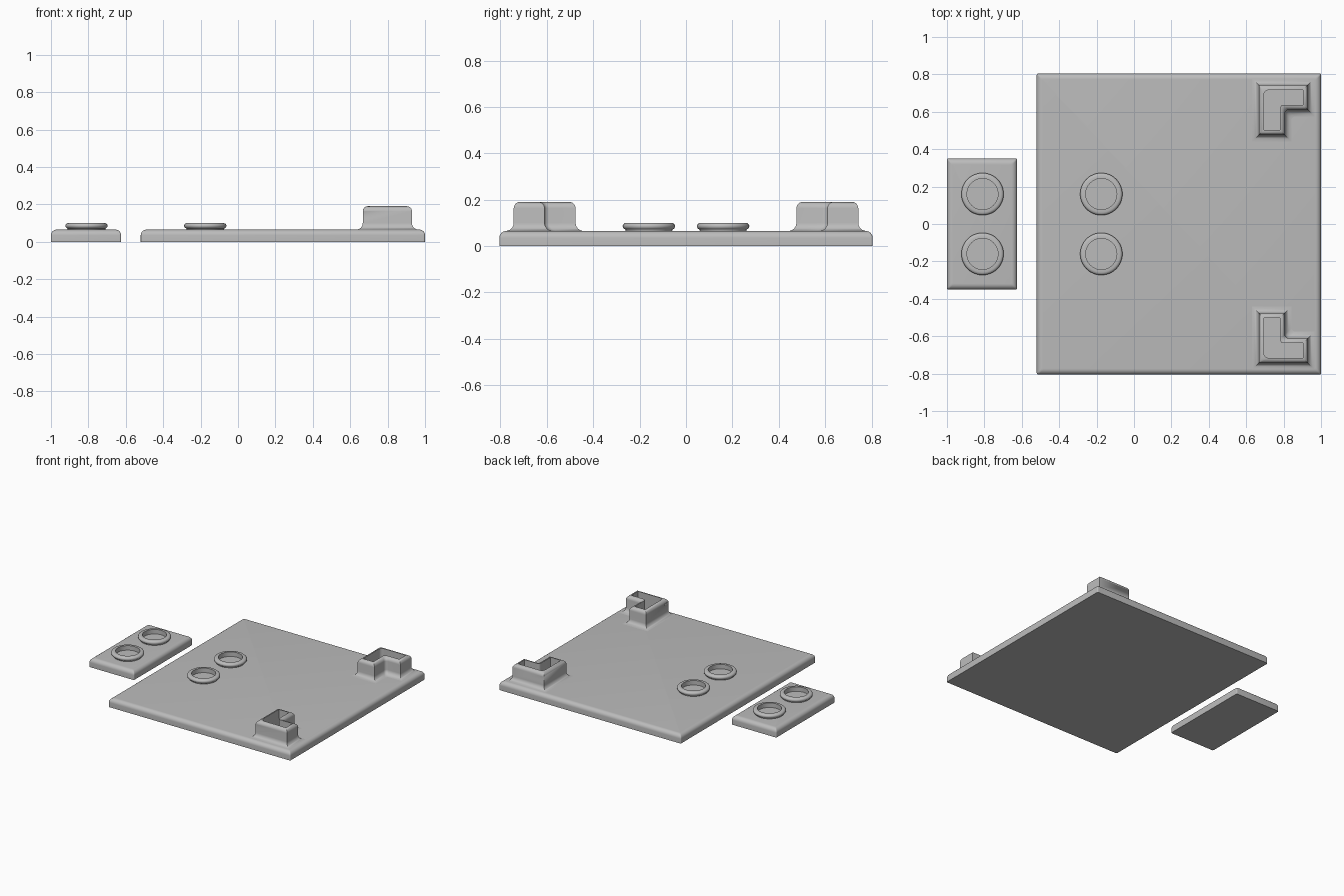
import bpy, bmesh
from math import sin, cos, pi, radians
from mathutils import Vector

if "Cube" in bpy.data.objects:
    bpy.data.objects.remove(bpy.data.objects["Cube"])

grey = bpy.data.materials.new("plain grey")
grey.use_nodes = True
GREY = (0.5, 0.5, 0.5, 1)
grey.diffuse_color = GREY
grey.node_tree.nodes["Principled BSDF"].inputs["Base Color"].default_value = GREY

TOP = 0.065      # height of the plates
ROUND = 0.03     # edge rounding
STEPS = 6


def outline(points, radii, inset):
    """Inset a counter-clockwise outline, then round its corners."""
    pts = [Vector(p) for p in points]
    n = len(pts)
    moved, dirs = [], []
    for i, p in enumerate(pts):
        a = (p - pts[i - 1]).normalized()
        b = (pts[(i + 1) % n] - p).normalized()
        moved.append(p + (b - a) * inset * (1 if a.cross(b) > 0 else -1))
        dirs.append((a, b))
    loop = []
    for p, (a, b), r in zip(moved, dirs, radii):
        for k in range(STEPS + 1):
            t = k / STEPS * pi / 2
            loop.append(p - a * r * (1 - sin(t)) + b * r * (1 - cos(t)))
    return loop


def loft(name, loops, cap_start=False):
    """Skin a stack of (outline, height) loops and close the last one."""
    bm = bmesh.new()
    rows = [[bm.verts.new((p.x, p.y, z)) for p in loop] for loop, z in loops]
    for low, high in zip(rows, rows[1:]):
        for i in range(len(low)):
            j = (i + 1) % len(low)
            bm.faces.new((low[i], low[j], high[j], high[i]))
    bm.faces.new(rows[-1])
    if cap_start:
        bm.faces.new(rows[0][::-1])
    bmesh.ops.remove_doubles(bm, verts=bm.verts, dist=1e-5)
    bmesh.ops.recalc_face_normals(bm, faces=bm.faces)
    if sum(f.normal.z * f.calc_area() for f in bm.faces if f.normal.z > 0.9) == 0:
        bmesh.ops.reverse_faces(bm, faces=bm.faces)
    mesh = bpy.data.meshes.new(name)
    bm.to_mesh(mesh)
    bm.free()
    mesh.materials.append(grey)
    obj = bpy.data.objects.new(name, mesh)
    bpy.context.collection.objects.link(obj)
    bpy.ops.object.select_all(action='DESELECT')
    obj.select_set(True)
    bpy.context.view_layer.objects.active = obj
    bpy.ops.object.shade_smooth_by_angle(angle=radians(35))
    return obj


def arc(count=STEPS):
    return [k / count * pi / 2 for k in range(count + 1)]


def plate(name, x0, x1, y):
    box = [(x0, -y), (x1, -y), (x1, y), (x0, y)]
    section = [(0, 0)] + [(ROUND * (1 - cos(t)), TOP - ROUND + ROUND * sin(t)) for t in arc()]
    loft(name, [(outline(box, [0.008] * 4, d), z) for d, z in section], True)


def ring(name, x, y):
    section = [(0.1, TOP), (0.102, 0.071), (0.108, 0.075), (0.112, 0.08), (0.113, 0.087),
               (0.11, 0.094), (0.105, 0.098), (0.098, 0.1), (0.083, 0.1), (0.083, TOP + 0.001)]
    circle = [Vector((cos(k * pi / 24), sin(k * pi / 24))) for k in range(48)]
    obj = loft(name, [([c * r for c in circle], z) for r, z in section])
    obj.location = (x, y, 0)


def corner_post(name, side):
    # L-shaped hollow post: flared foot, straight wall, rounded rim, pocket
    x0, x1, x2 = 0.667, 0.807, 0.93
    y0, y1, y2 = 0.476, 0.61, 0.743
    ell = [(x0, y0), (x1, y0), (x1, y1), (x2, y1), (x2, y2), (x0, y2)]
    height, foot, rim = 0.19, 0.035, 0.027
    section = [(-foot * (1 - sin(t)), TOP + foot * (1 - cos(t))) for t in arc()]
    section += [(rim * (1 - cos(t)), height - rim + rim * sin(t)) for t in arc()]
    section += [(rim, TOP + 0.001)]
    loops = []
    for d, z in section:
        radii = [0, 0, 0.02, 0, 0, max(0, d)]
        loops.append((outline(ell, radii, d), z))
    if side < 0:
        loops = [([Vector((p.x, -p.y)) for p in loop][::-1], z) for loop, z in loops]
    loft(name, loops)


plate("main_plate", -0.52, 1.0, 0.805)
plate("small_plate", -1.0, -0.625, 0.35)
for side, word in ((1, "back"), (-1, "front")):
    ring("main_ring_" + word, -0.175, 0.16 * side)
    ring("small_ring_" + word, -0.81, 0.16 * side)
    corner_post("corner_post_" + word, side)
